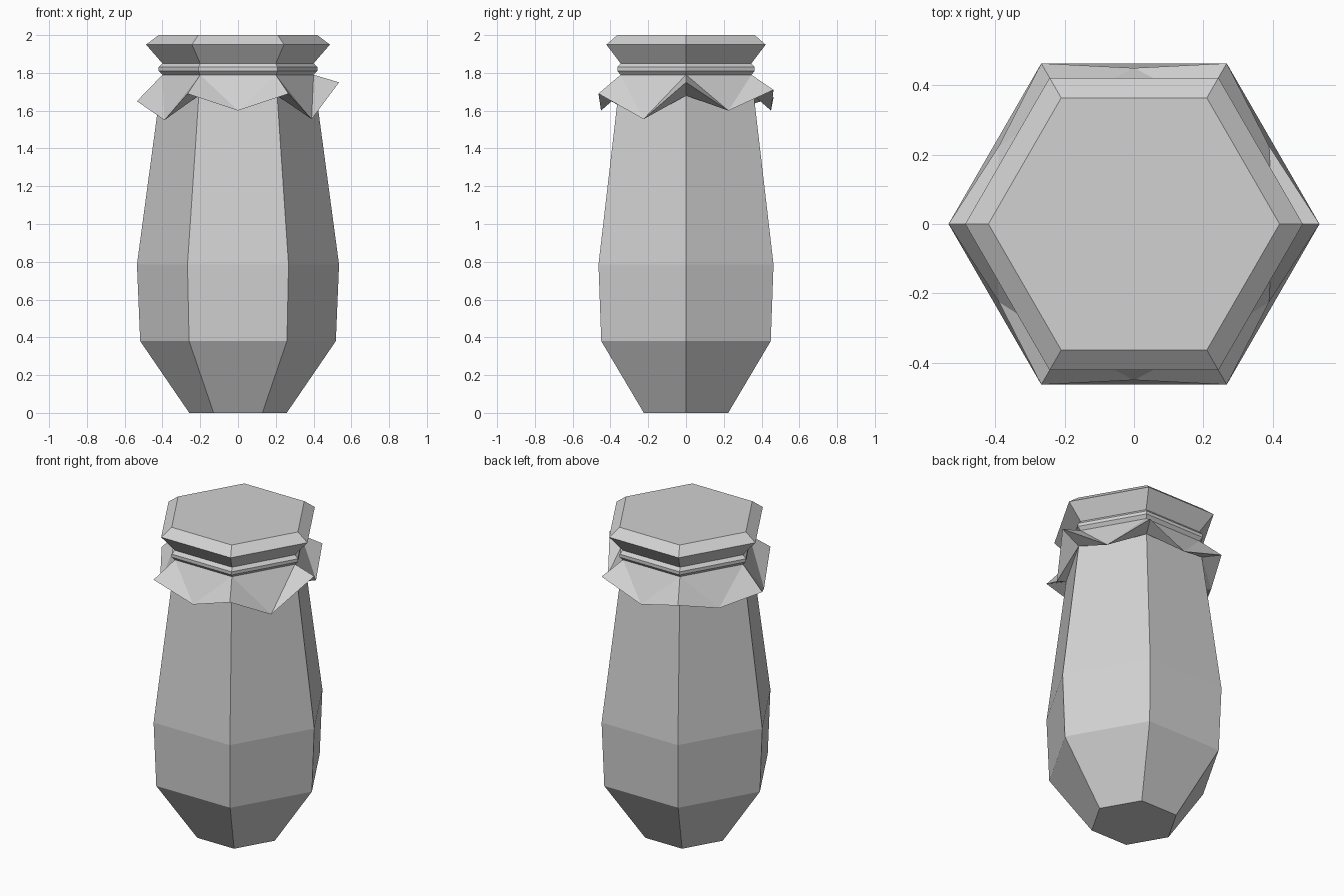
import bpy
import bmesh
from math import cos, sin, radians

cube = bpy.data.objects.get("Cube")
if cube:
    bpy.data.objects.remove(cube, do_unlink=True)

SIDES = 6

grey = bpy.data.materials.new("light_grey")
grey.use_nodes = True
COLOUR = (0.64, 0.64, 0.64, 1)
grey.diffuse_color = COLOUR
grey.node_tree.nodes["Principled BSDF"].inputs["Base Color"].default_value = COLOUR


def polar(radius, degrees, z):
    a = radians(degrees)
    return (radius * cos(a), radius * sin(a), z)


def add_ring(bm, radius, z):
    return [bm.verts.new(polar(radius, 360 * i / SIDES, z)) for i in range(SIDES)]


def finish(bm, name):
    bmesh.ops.recalc_face_normals(bm, faces=bm.faces)
    mesh = bpy.data.meshes.new(name)
    bm.to_mesh(mesh)
    bm.free()
    mesh.materials.append(grey)
    obj = bpy.data.objects.new(name, mesh)
    bpy.context.collection.objects.link(obj)
    return obj


def lathe(name, profile):
    """Six-sided solid from (radius, height) pairs, capped at both ends."""
    bm = bmesh.new()
    rings = [add_ring(bm, r, z) for r, z in profile]
    for low, high in zip(rings, rings[1:]):
        for i in range(SIDES):
            j = (i + 1) % SIDES
            bm.faces.new((low[i], low[j], high[j], high[i]))
    bm.faces.new(rings[0][::-1])
    bm.faces.new(rings[-1])
    return finish(bm, name)


# Jar body
lathe("jar_body", [(0.258, 0), (0.518, 0.38), (0.535, 0.785), (0.4, 1.79)])

# Tied string around the neck, then the lid above it
lathe("neck_string", [(0.4, 1.79), (0.42, 1.81), (0.42, 1.83), (0.4, 1.85)])
lathe("lid", [(0.4, 1.85), (0.487, 1.95), (0.42, 2.0)])

# Cloth skirt: uneven corner and mid-side points, wedge-shaped in section
corner_z = [1.75, 1.71, 1.67, 1.65, 1.69, 1.69]
middle_z = [1.6, 1.6, 1.595, 1.55, 1.6, 1.555]
bm = bmesh.new()
upper = add_ring(bm, 0.4, 1.79)
under = add_ring(bm, 0.415, 1.68)
corners = [bm.verts.new(polar(0.535, 60 * i, z)) for i, z in enumerate(corner_z)]
middles = [bm.verts.new(polar(0.45, 60 * i + 30, z)) for i, z in enumerate(middle_z)]
for i in range(SIDES):
    j = (i + 1) % SIDES
    for ring in (upper, under):
        bm.faces.new((ring[i], ring[j], middles[i]))
        bm.faces.new((ring[i], middles[i], corners[i]))
        bm.faces.new((ring[j], corners[j], middles[i]))
    bm.faces.new((upper[i], upper[j], under[j], under[i]))
finish(bm, "cloth_skirt")
